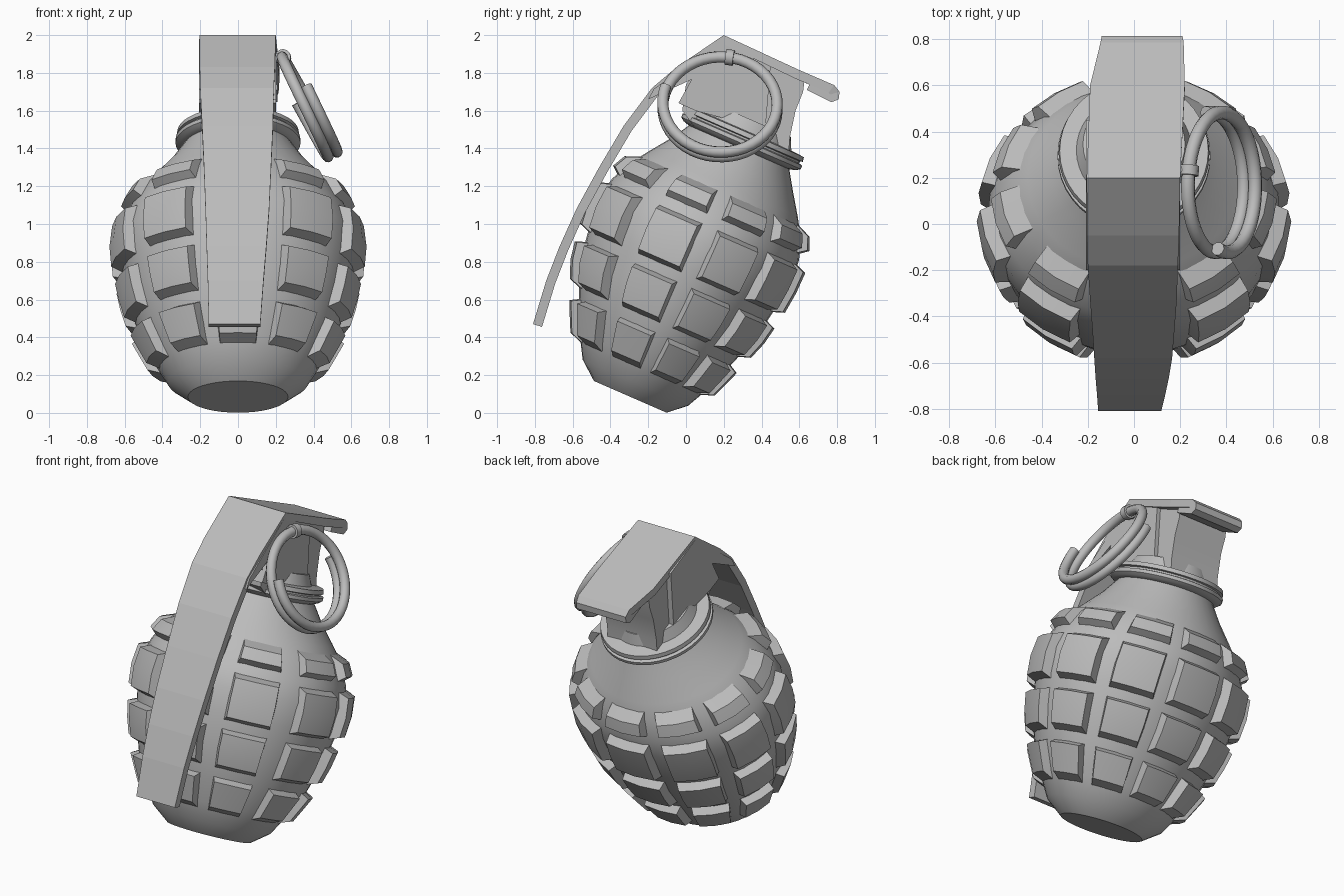
import bpy, math
from mathutils import Vector

cube = bpy.data.objects.get("Cube")
if cube:
    bpy.data.objects.remove(cube)

metal = bpy.data.materials.new("dull_grey_metal")
GREY = (0.5, 0.5, 0.5, 1)
metal.use_nodes = True
metal.diffuse_color = GREY
metal.node_tree.nodes["Principled BSDF"].inputs["Base Color"].default_value = GREY


def make(name, verts, faces, angle=30):
    mesh = bpy.data.meshes.new(name)
    mesh.from_pydata(verts, [], faces)
    mesh.materials.append(metal)
    obj = bpy.data.objects.new(name, mesh)
    bpy.context.collection.objects.link(obj)
    bpy.ops.object.select_all(action='DESELECT')
    obj.select_set(True)
    bpy.context.view_layer.objects.active = obj
    bpy.ops.object.mode_set(mode='EDIT')
    bpy.ops.mesh.select_all(action='SELECT')
    bpy.ops.mesh.normals_make_consistent(inside=False)
    bpy.ops.object.mode_set(mode='OBJECT')
    bpy.ops.object.shade_smooth_by_angle(angle=math.radians(angle))
    return obj


def tilted(x, u, t):
    """Point in the leaning frame: u across, t along the body axis."""
    return (x, -0.295 + 0.917 * u + 0.4 * t, 0.085 - 0.4 * u + 0.917 * t)


def on_section(a, t, front, back, side):
    depth = front if math.cos(a) > 0 else back
    return tilted(side * math.sin(a), -depth * math.cos(a), t)


# Body profile: height along axis, front radius, back radius, side radius
PROFILE = [(0, .21, .21, .265), (.08, .31, .3, .37), (.2, .38, .36, .44),
           (.35, .45, .415, .52), (.55, .53, .485, .58), (.75, .56, .52, .62),
           (.9, .575, .535, .63), (1.02, .55, .53, .6), (1.15, .485, .48, .53),
           (1.23, .43, .43, .46), (1.34, .35, .355, .36), (1.44, .29, .29, .29)]
COLLAR = [(1.45, .325), (1.465, .345), (1.485, .345), (1.49, .325), (1.5, .325),
          (1.505, .34), (1.53, .335), (1.535, .26), (1.6, .23)]


def loft(name, stations, n):
    verts = [on_section(2 * math.pi * i / n, *s) for s in stations for i in range(n)]
    faces = [(k * n + i, k * n + (i + 1) % n, (k + 1) * n + (i + 1) % n, (k + 1) * n + i)
             for k in range(len(stations) - 1) for i in range(n)]
    faces += [tuple(range(n)), tuple(range(len(verts) - n, len(verts)))]
    return make(name, verts, faces)


loft("body_shell", PROFILE, 40)
loft("neck_collar", [PROFILE[-1]] + [(t, r, r, r * .96) for t, r in COLLAR], 40)


def surface(a, t, off):
    """Point on the body at angle a, raised by off."""
    for low, high in zip(PROFILE, PROFILE[1:]):
        if low[0] <= t <= high[0]:
            f = (t - low[0]) / (high[0] - low[0])
            radii = [p + f * (q - p) + off for p, q in zip(low[1:], high[1:])]
            return on_section(a, t, *radii)


# Raised blocks: four rows of ten bevelled pads
ROWS = [(.15, .375, .035), (.415, .665, .03), (.705, 1.0, .03), (1.04, 1.2, .045)]
COLUMNS = [0, 36, 75, 111, 146, 180, -146, -111, -75, -36]
verts, faces = [], []
for low, high, bevel in ROWS:
    for column in COLUMNS:
        b = len(verts)
        for inset, half, off in ((0, 14, -.02), (bevel, 11.6, .055)):
            for t in (low + inset, (low + high) / 2, high - inset):
                for s in (-1, 0, 1):
                    verts.append(surface(math.radians(column + s * half), t, off))
        rim = [0, 1, 2, 5, 8, 7, 6, 3]
        for i in range(8):
            p, q = rim[i], rim[(i + 1) % 8]
            faces.append((b + p, b + q, b + q + 9, b + p + 9))
        for layer in (0, 9):
            for k in (0, 1, 3, 4):
                o = b + layer + k
                faces.append((o, o + 1, o + 4, o + 3))
make("body_blocks", verts, faces, 20)

# Safety lever: bent sheet with a folded rear lip (y, z, left edge, right edge)
LEVER = [(.64, 1.71, -.14, .21), (.77, 1.645, -.14, .21), (.808, 1.66, -.14, .21),
         (.813, 1.7, -.14, .21), (.785, 1.735, -.145, .215), (.6, 1.815, -.19, .22),
         (.2, 2.0, -.205, .2), (-.05, 1.83, -.203, .195), (-.18, 1.72, -.2, .19),
         (-.33, 1.52, -.19, .185), (-.46, 1.3, -.18, .175), (-.58, 1.08, -.172, .165),
         (-.67, .88, -.166, .15), (-.74, .7, -.16, .135), (-.81, .47, -.155, .118)]
verts, faces = [], []
for y, z, left, right in LEVER:
    verts += [(left, y, z), (right, y, z)]
for i in range(0, 2 * len(LEVER) - 2, 2):
    faces.append((i, i + 2, i + 3, i + 1))
mesh = bpy.data.meshes.new("safety_lever")
mesh.from_pydata(verts, [], faces)
mesh.materials.append(metal)
lever = bpy.data.objects.new("safety_lever", mesh)
bpy.context.collection.objects.link(lever)
sheet = lever.modifiers.new("thickness", 'SOLIDIFY')
sheet.thickness = 0.05
sheet.offset = -1


def slab(name, outline, x0, x1):
    n = len(outline)
    verts = [(x, y, z) for x in (x0, x1) for y, z in outline]
    faces = [(i, (i + 1) % n, n + (i + 1) % n, n + i) for i in range(n)]
    faces += [tuple(range(n)), tuple(range(n, 2 * n))]
    return make(name, verts, faces)


# Fuze housing and the folded cheeks of the lever
slab("fuze_housing", [(.0, 1.74), (-.02, 1.6), (.04, 1.52), (.54, 1.33), (.55, 1.46),
                      (.58, 1.6), (.62, 1.7), (.63, 1.78), (.2, 1.97)], -.175, .175)
slab("lever_cheeks", [(.2, 1.98), (-.17, 1.715), (-.2, 1.66), (.03, 1.765), (-.04, 1.64),
                      (.05, 1.6), (.42, 1.5), (.45, 1.86)], -.207, .2)


def tube(name, path, radius, sides=10):
    verts, faces = [], []
    for i, p in enumerate(path):
        d = (path[min(i + 1, len(path) - 1)] - path[max(i - 1, 0)]).normalized()
        a = RING_N - d * RING_N.dot(d)
        a = a.normalized() if a.length > .1 else d.orthogonal().normalized()
        b = d.cross(a)
        for k in range(sides):
            w = 2 * math.pi * k / sides
            verts.append(p + radius * (a * math.cos(w) + b * math.sin(w)))
    for i in range(len(path) - 1):
        for k in range(sides):
            m = (k + 1) % sides
            faces.append((i * sides + k, i * sides + m, (i + 1) * sides + m, (i + 1) * sides + k))
    faces += [tuple(range(sides)), tuple(range(len(verts) - sides, len(verts)))]
    return make(name, verts, faces, 40)


# Pull ring: one and a half turns of wire hanging from the pin
RING_N = Vector((.89, 0, .46))
DOWN = Vector((.46, 0, -.89))
SIDE = Vector((0, 1, 0))
CENTRE = Vector((.37, .18, 1.628))


def ring_point(phi, shift=0):
    return CENTRE + SIDE * .303 * math.sin(phi) + DOWN * .29 * math.cos(phi) + RING_N * shift


path = []
for i in range(73):
    f = i / 72
    path.append(ring_point(-1.9 + f * (2 * math.pi + 3.6), .04 - .085 * f))
tube("pull_ring", path, .03)

# Eyelet gripping the ring, and the pin into the housing
top = math.pi - .17
tube("ring_eyelet", [ring_point(top - .07), ring_point(top + .07)], .042, 12)
grip = ring_point(top)
tube("safety_pin", [Vector((-.17, grip.y, grip.z - .02)), grip], .028)
